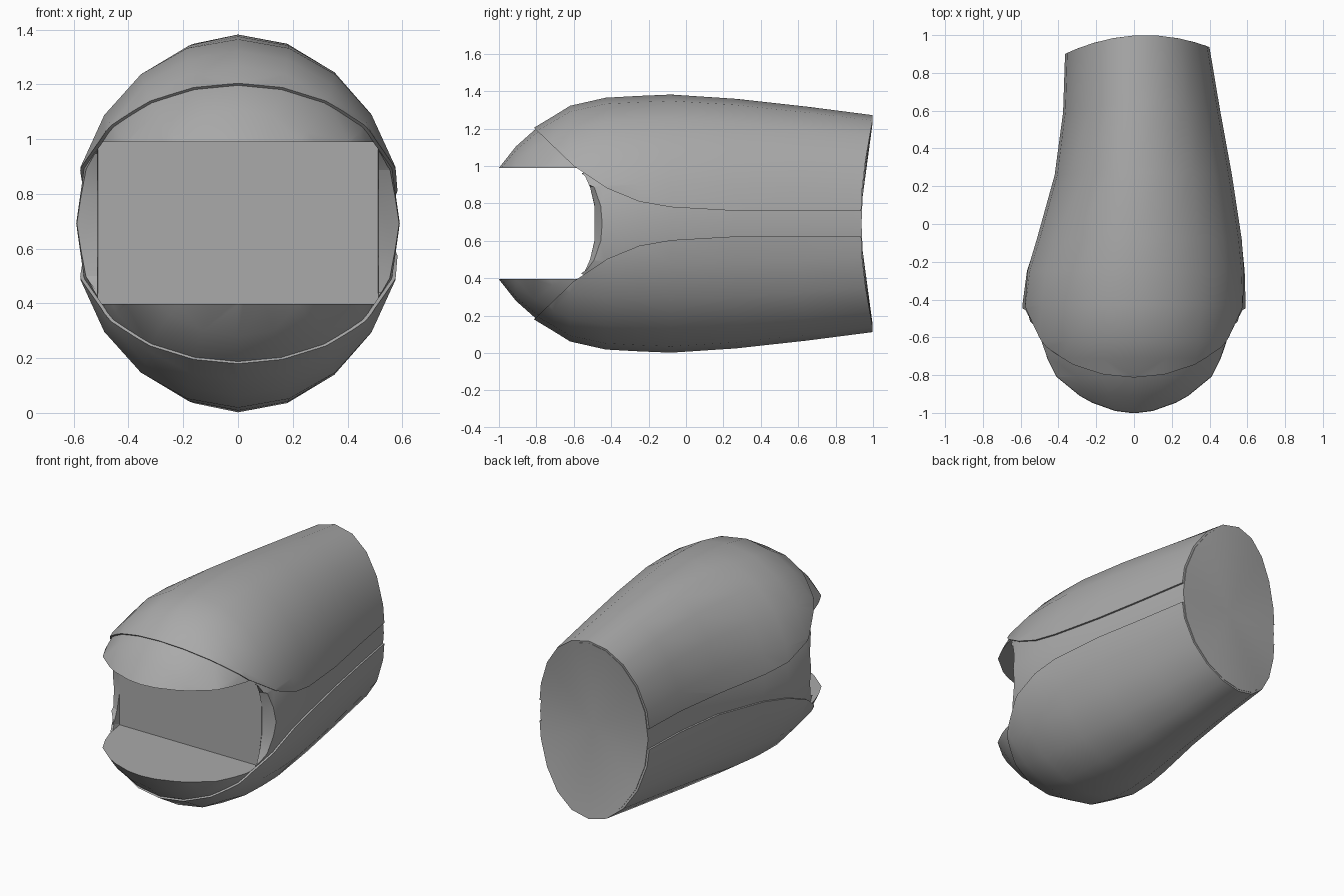
import bpy, bmesh
from math import sin, cos, pi

if "Cube" in bpy.data.objects:
    bpy.data.objects.remove(bpy.data.objects["Cube"])

CZ = 0.692
SEG = 20
# y, left half-width, right half-width, half-height
SECTIONS = [
    (-1.06, .20, .20, .20), (-1.0, .32, .32, .311), (-.91, .435, .435, .425),
    (-.81, .52, .52, .514), (-.71, .56, .56, .574), (-.62, .58, .58, .63),
    (-.43, .604, .604, .673),
    (-.25, .58, .599, .683), (-.08, .525, .582, .69), (.27, .427, .527, .667),
    (.65, .382, .464, .625), (1.0, .372, .407, .58),
]
grey = bpy.data.materials.new("mid_grey")
grey.diffuse_color = (.4, .4, .4, 1)
grey.use_nodes = True
grey.node_tree.nodes["Principled BSDF"].inputs["Base Color"].default_value = grey.diffuse_color


def make_object(name, bm):
    bmesh.ops.recalc_face_normals(bm, faces=bm.faces)
    me = bpy.data.meshes.new(name)
    bm.to_mesh(me)
    bm.free()
    me.materials.append(grey)
    ob = bpy.data.objects.new(name, me)
    bpy.context.collection.objects.link(ob)
    return ob


def bridge(bm, rings):
    """Quads between successive closed rings of points."""
    loops = [[bm.verts.new(p) for p in r] for r in rings]
    n = len(loops[0])
    for a, b in zip(loops, loops[1:]):
        for i in range(n):
            j = (i + 1) % n
            bm.faces.new((a[i], a[j], b[j], b[i]))
    return loops


def pod(name, inset, extend=0):
    """Pod-shaped loft; the rear edge is bowed like a saddle."""
    rings = []
    for y, xl, xr, h in SECTIONS:
        ring = []
        for i in range(SEG):
            a = 2 * pi * i / SEG
            s, c = sin(a), cos(a)
            x = s * ((xr if s > 0 else xl) - inset)
            bow = .55 * (x - .06) ** 2 * max(0, (y - .2) / .8)
            ring.append((x, y - bow, CZ + c * (h - inset)))
        rings.append(ring)
    if extend:
        rings.append([(x, y + extend, z) for x, y, z in rings[-1]])
    bm = bmesh.new()
    loops = bridge(bm, rings)
    # fan caps
    for loop, tip in ((loops[0], (0, -1.06, CZ)), (loops[-1], (.02, .925 + extend, CZ))):
        t = bm.verts.new(tip)
        for i in range(SEG):
            bm.faces.new((loop[i], loop[(i + 1) % SEG], t))
    return make_object(name, bm)


def prism(name, slices):
    """Solid through yz outlines placed at given x positions."""
    bm = bmesh.new()
    loops = bridge(bm, [[(x, y, z) for y, z in pts] for x, pts in slices])
    bm.faces.new(loops[0])
    bm.faces.new(loops[-1])
    return make_object(name, bm)


def boolean(ob, cutter, op):
    m = ob.modifiers.new("cut", 'BOOLEAN')
    m.operation, m.solver, m.object = op, 'EXACT', cutter
    bpy.context.view_layer.objects.active = ob
    bpy.ops.object.modifier_apply(modifier=m.name)
    bpy.data.objects.remove(cutter)


def smooth(ob, angle):
    bpy.ops.object.select_all(action='DESELECT')
    ob.select_set(True)
    bpy.context.view_layer.objects.active = ob
    bpy.ops.object.shade_smooth_by_angle(angle=angle)


LOW, HIGH = .397, .99


def mouth(back, flat=False):
    """Slot outline in yz: square for the slot, rounded for the cheeks."""
    half = [(-.6, LOW), (-.54, .44), (back - .025, .50), (back, .60)]
    if flat:
        half = [(back, z) for y, z in half]
    half.insert(0, (-1.3, LOW))
    return half + [(y, LOW + HIGH - z) for y, z in reversed(half)]


# Inner body with the front slot and rounded cheek openings
core = pod("inner_body", .013)
boolean(core, prism("mouth_cutter", [
    (-.7, mouth(-.39)), (-.513, mouth(-.488)), (-.512, mouth(-.49, True)),
    (.512, mouth(-.49, True)), (.513, mouth(-.488)), (.7, mouth(-.39))]), 'DIFFERENCE')
smooth(core, .42)

# Upper and lower cover shells
seam = [(-.83, 1.22), (-.805, 1.197), (-.6, 1.0), (-.42, .88), (-.25, .81),
        (-.08, .78), (.27, .76), (1.2, .76), (1.2, 1.7), (-.83, 1.7)]
for name, flip in (("upper_shell", False), ("lower_shell", True)):
    shell = pod(name, 0)
    boolean(shell, pod("hollow_cutter", .014, .2), 'DIFFERENCE')
    pts = [(y, 2 * CZ - z if flip else z) for y, z in seam]
    boolean(shell, prism("seam_cutter", [(-1, pts), (1, pts)]), 'INTERSECT')
    smooth(shell, .6)
